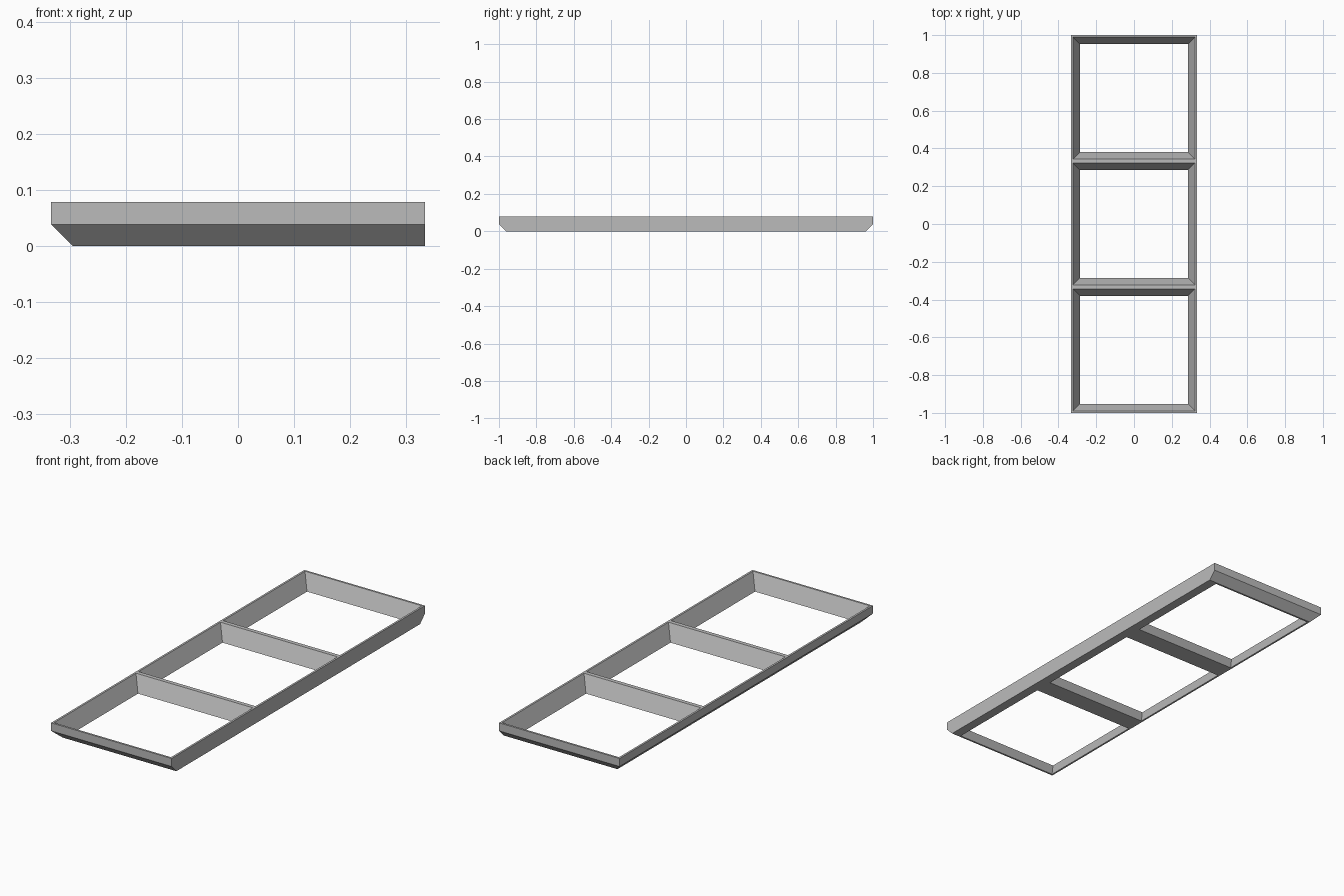
import bpy
import bmesh

default = bpy.data.objects.get("Cube")
if default:
    bpy.data.objects.remove(default, do_unlink=True)

HALF_X, HALF_Y, HEIGHT = 0.333, 1.0, 0.078
CHAMFER = 0.038
PITCH = 0.667
OPEN_TOP, OPEN_BOTTOM = 0.323, 0.286

grey = bpy.data.materials.new("plain grey")
grey.use_nodes = True
grey.diffuse_color = (0.5, 0.5, 0.5, 1)
grey.node_tree.nodes["Principled BSDF"].inputs["Base Color"].default_value = grey.diffuse_color


def add_loft(bm, levels):
    """Closed solid through stacked rectangles (x0, x1, y0, y1, z)."""
    rings = [[bm.verts.new(p) for p in
              ((x0, y0, z), (x1, y0, z), (x1, y1, z), (x0, y1, z))]
             for x0, x1, y0, y1, z in levels]
    bm.faces.new(rings[0][::-1])
    bm.faces.new(rings[-1])
    for low, high in zip(rings, rings[1:]):
        for i in range(4):
            j = (i + 1) % 4
            bm.faces.new((low[i], low[j], high[j], high[i]))


def make_object(name, bm):
    mesh = bpy.data.meshes.new(name)
    bmesh.ops.recalc_face_normals(bm, faces=bm.faces)
    bm.to_mesh(mesh)
    bm.free()
    mesh.materials.append(grey)
    obj = bpy.data.objects.new(name, mesh)
    bpy.context.collection.objects.link(obj)
    return obj


# Outer slab, bevelled underneath on both ends and the right long side only
bm = bmesh.new()
add_loft(bm, [
    (-HALF_X + CHAMFER, HALF_X, -HALF_Y + CHAMFER, HALF_Y - CHAMFER, 0),
    (-HALF_X, HALF_X, -HALF_Y, HALF_Y, CHAMFER),
    (-HALF_X, HALF_X, -HALF_Y, HALF_Y, HEIGHT),
])
frame = make_object("three_bay_frame", bm)

# Three tapered openings, narrower at the bottom
bm = bmesh.new()
for bay in (-1, 0, 1):
    levels = []
    for z in (-0.01, HEIGHT + 0.01):
        h = OPEN_BOTTOM + (OPEN_TOP - OPEN_BOTTOM) * z / HEIGHT
        cy = bay * PITCH
        levels.append((-h, h, cy - h, cy + h, z))
    add_loft(bm, levels)
cutter = make_object("opening_cutter", bm)
cutter.hide_render = True

# Cut the openings and discard the cutter
cut = frame.modifiers.new("openings", 'BOOLEAN')
cut.operation = 'DIFFERENCE'
cut.solver = 'EXACT'
cut.object = cutter
bpy.context.view_layer.objects.active = frame
bpy.ops.object.modifier_apply(modifier=cut.name)
bpy.data.objects.remove(cutter, do_unlink=True)
